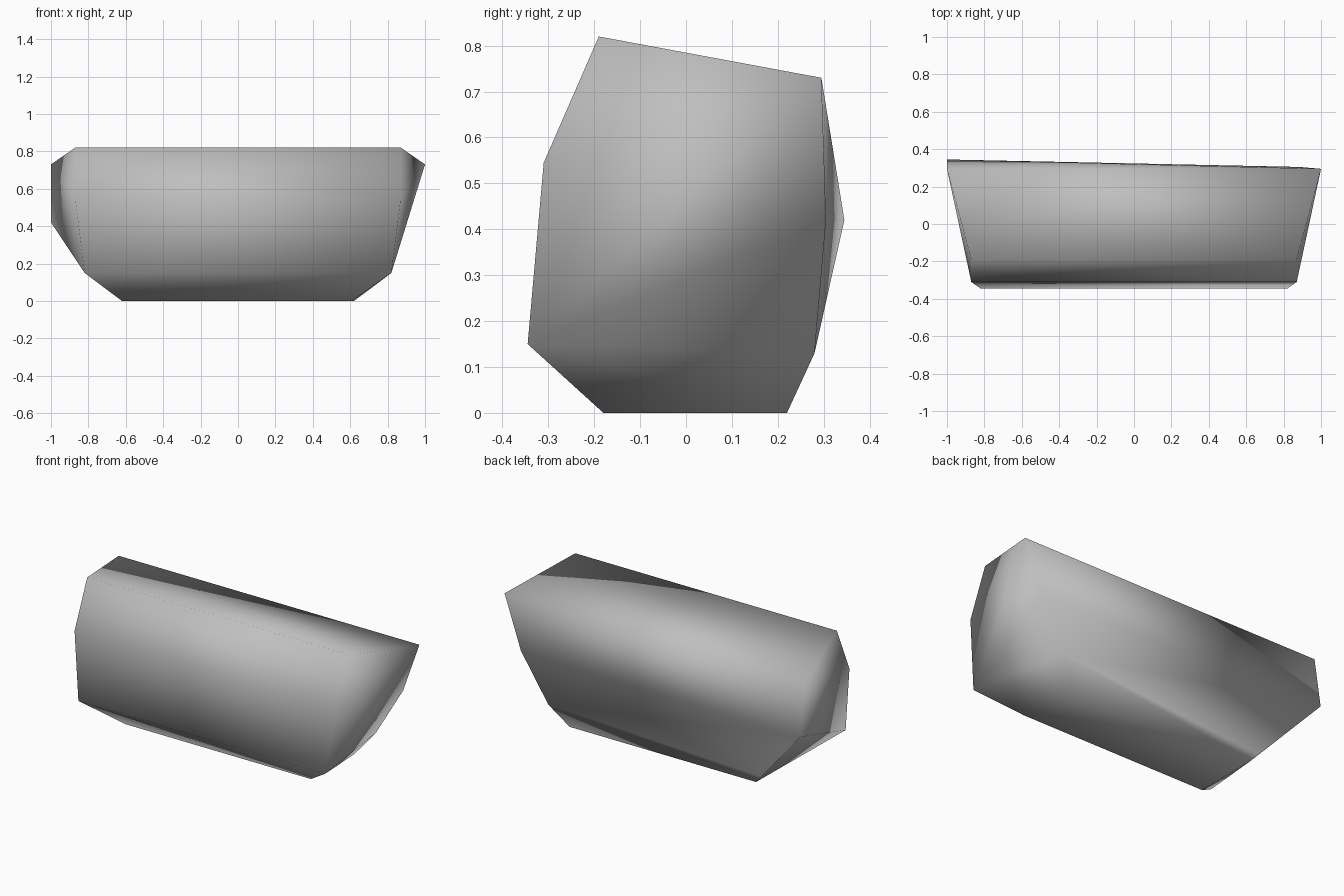
import bpy
import bmesh

if "Cube" in bpy.data.objects:
    bpy.data.objects.remove(bpy.data.objects["Cube"])

# Matching cross-sections at the two ends of the boulder, from top front round the back
LEFT_END = [(-0.87, -0.19, 0.82), (-1.00, 0.295, 0.73), (-1.00, 0.345, 0.42),
            (-0.66, 0.235, 0.05), (-0.62, 0.22, 0.0), (-0.62, -0.18, 0.0),
            (-0.82, -0.345, 0.15), (-0.87, -0.31, 0.545)]
RIGHT_END = [(0.87, -0.19, 0.82), (1.00, 0.295, 0.73), (0.885, 0.305, 0.42),
             (0.72, 0.28, 0.13), (0.62, 0.22, 0.0), (0.61, -0.18, 0.0),
             (0.82, -0.345, 0.15), (0.87, -0.31, 0.545)]

# Plain stone colour
stone = bpy.data.materials.new("stone_grey")
stone.diffuse_color = (0.52, 0.52, 0.52, 1.0)
stone.use_nodes = True
stone.node_tree.nodes["Principled BSDF"].inputs["Base Color"].default_value = stone.diffuse_color

# Faceted boulder: convex skin stretched over both ends
bm = bmesh.new()
for point in LEFT_END + RIGHT_END:
    bm.verts.new(point)
bmesh.ops.convex_hull(bm, input=bm.verts[:])
loose = [v for v in bm.verts if not v.link_faces]
bmesh.ops.delete(bm, geom=loose, context='VERTS')
bmesh.ops.recalc_face_normals(bm, faces=bm.faces[:])

# One soft shading group over the whole stone
for face in bm.faces:
    face.smooth = True

mesh = bpy.data.meshes.new("boulder")
bm.to_mesh(mesh)
bm.free()
mesh.materials.append(stone)
boulder = bpy.data.objects.new("boulder", mesh)
bpy.context.collection.objects.link(boulder)
